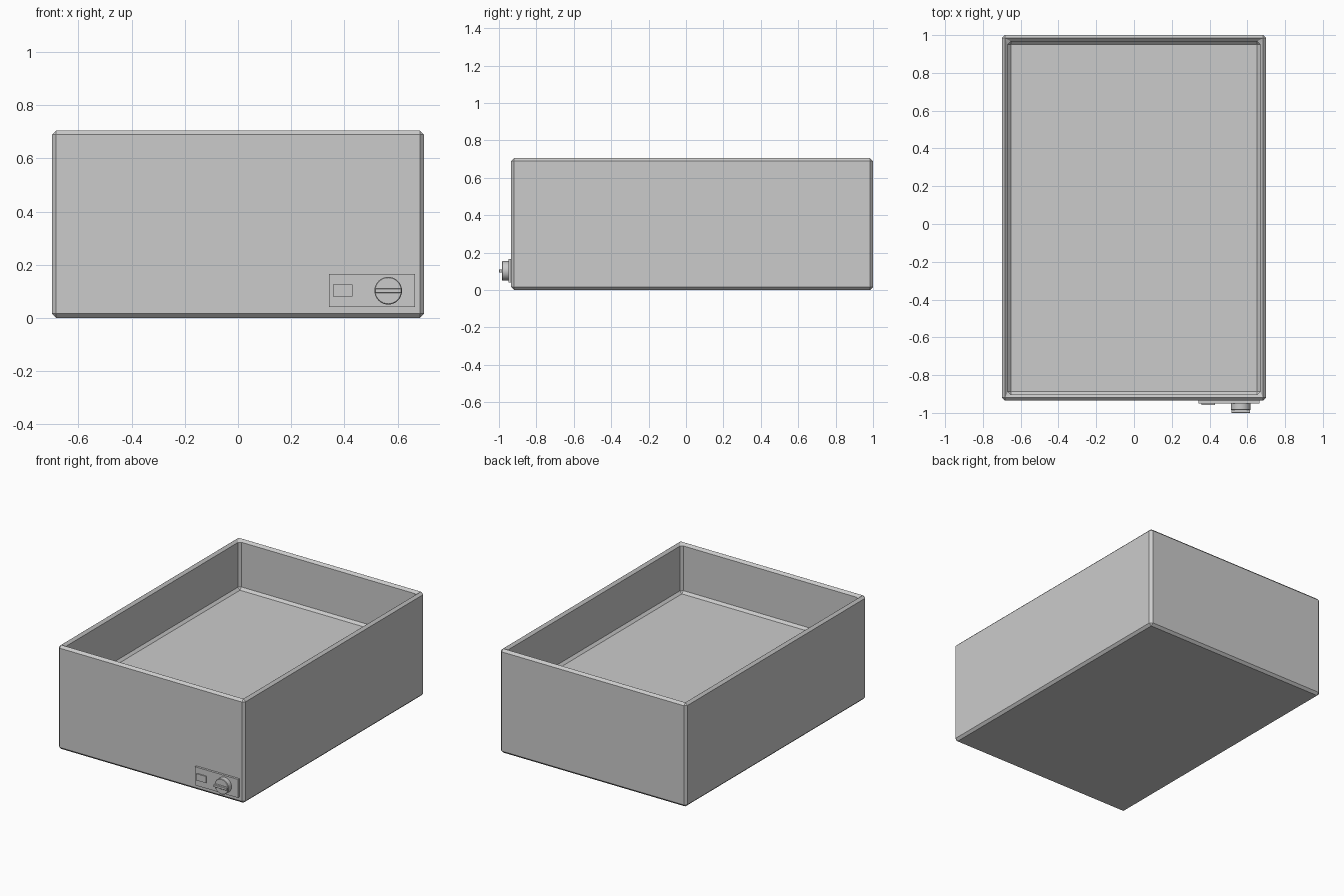
import bpy
import bmesh
import math
from mathutils import Matrix, Vector

default = bpy.data.objects.get("Cube")
if default:
    bpy.data.objects.remove(default, do_unlink=True)

grey = bpy.data.materials.new("plain grey")
grey.use_nodes = True
COLOUR = (0.6, 0.6, 0.6, 1)
grey.diffuse_color = COLOUR
grey.node_tree.nodes["Principled BSDF"].inputs["Base Color"].default_value = COLOUR


def finish(bm, name, bevel=0, segments=1):
    """Turn a bmesh into a named object with an optional edge bevel."""
    bmesh.ops.recalc_face_normals(bm, faces=bm.faces)
    mesh = bpy.data.meshes.new(name)
    bm.to_mesh(mesh)
    bm.free()
    mesh.materials.append(grey)
    obj = bpy.data.objects.new(name, mesh)
    bpy.context.collection.objects.link(obj)
    if bevel:
        mod = obj.modifiers.new("edge bevel", "BEVEL")
        mod.width = bevel
        mod.segments = segments
        mod.limit_method = "ANGLE"
    return obj


def box(bm, low, high):
    low, high = Vector(low), Vector(high)
    place = Matrix.Translation((low + high) / 2) @ Matrix.Diagonal((high - low).to_4d())
    return bmesh.ops.create_cube(bm, size=1, matrix=place)["verts"]


# Open tray: the top face is inset for the rim and pushed down to the floor
bm = bmesh.new()
box(bm, (-0.7, -0.935, 0), (0.7, 1, 0.705))
bm.faces.ensure_lookup_table()
top = max(bm.faces, key=lambda f: f.calc_center_median().z)
bmesh.ops.inset_region(bm, faces=[top], thickness=0.046)
floor = bmesh.ops.extrude_discrete_faces(bm, faces=[top])["faces"][0]
bmesh.ops.translate(bm, verts=floor.verts, vec=(0, 0, -0.335))
finish(bm, "tray_body", 0.016)

# Control panel on the front, with a small raised display
bm = bmesh.new()
box(bm, (0.342, -0.95, 0.04), (0.665, -0.93, 0.165))
finish(bm, "control_panel")

bm = bmesh.new()
box(bm, (0.357, -0.958, 0.08), (0.43, -0.945, 0.125))
finish(bm, "display")

# Round dial with a grip bar across it
KNOB_X, KNOB_Z = 0.565, 0.102
bm = bmesh.new()
bmesh.ops.create_cone(
    bm, cap_ends=True, segments=32, radius1=0.052, radius2=0.052, depth=0.04,
    matrix=Matrix.Translation((KNOB_X, -0.965, KNOB_Z)) @ Matrix.Rotation(math.pi / 2, 4, "X"))
knob = finish(bm, "dial", 0.003)
bpy.context.view_layer.objects.active = knob
knob.select_set(True)
bpy.ops.object.shade_smooth_by_angle(angle=math.radians(30))

bm = bmesh.new()
box(bm, (KNOB_X - 0.05, -1, KNOB_Z - 0.009), (KNOB_X + 0.05, -0.98, KNOB_Z + 0.009))
finish(bm, "dial_grip", 0.002)
